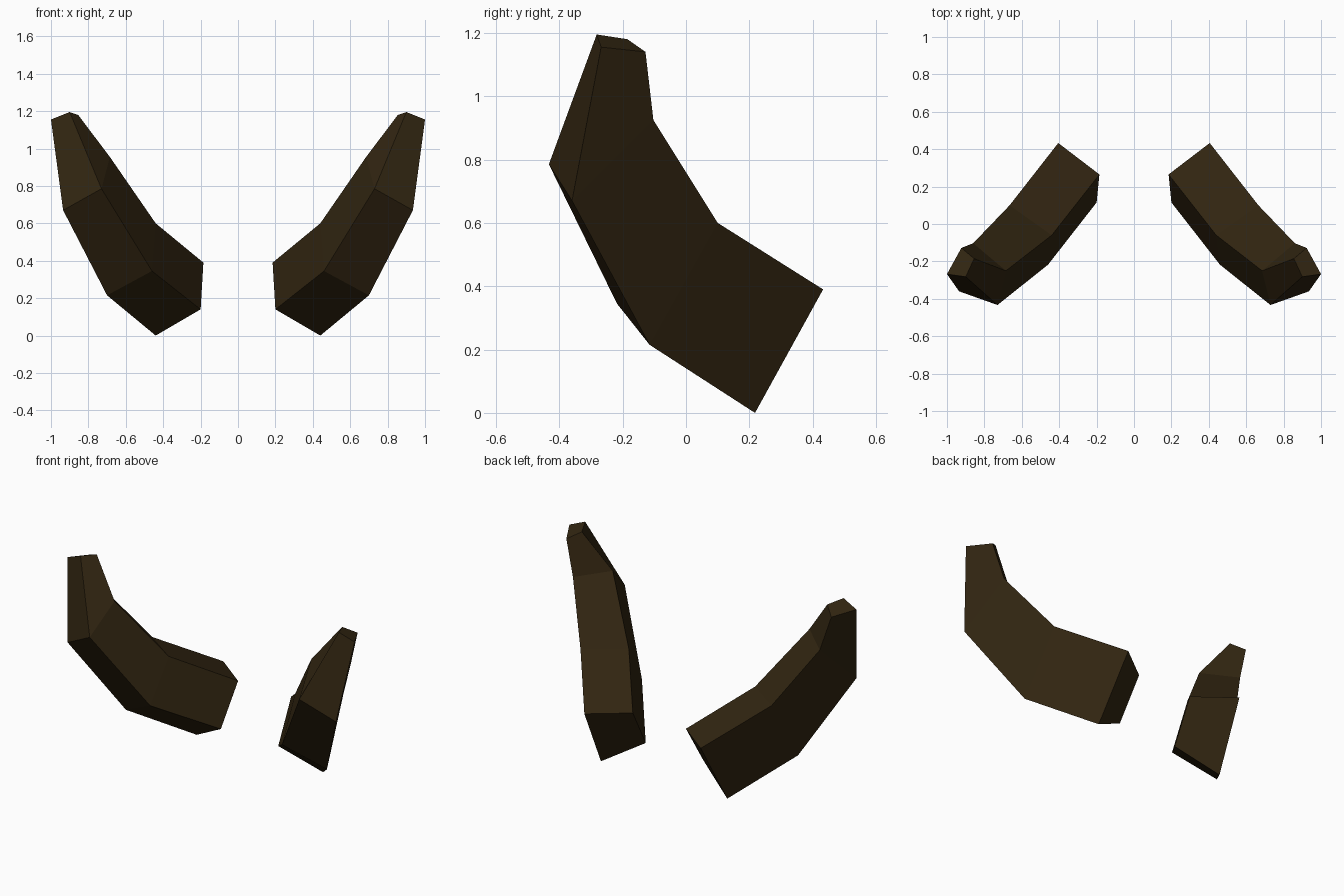
import bpy, bmesh

if "Cube" in bpy.data.objects:
    bpy.data.objects.remove(bpy.data.objects["Cube"])

# Dark brown horn material
brown = bpy.data.materials.new("dark_brown")
brown.diffuse_color = (0.031, 0.0185, 0.0055, 1)
brown.use_nodes = True
brown.node_tree.nodes["Principled BSDF"].inputs["Base Color"].default_value = brown.diffuse_color

# Four-sided cross-sections from base to tip:
# inner upper, outer upper, outer lower, inner lower
RINGS = [
    [(0.185, 0.265, 0.39), (0.405, 0.433, 0.39), (0.44, 0.218, 0.0), (0.20, 0.115, 0.14)],
    [(0.44, -0.06, 0.60), (0.665, 0.10, 0.60), (0.70, -0.115, 0.215), (0.46, -0.218, 0.345)],
    [(0.685, -0.25, 0.955), (0.86, -0.103, 0.925), (0.935, -0.36, 0.67), (0.73, -0.433, 0.785)],
    [(0.855, -0.185, 1.18), (0.923, -0.128, 1.14), (1.0, -0.268, 1.155), (0.90, -0.282, 1.195)],
]


def build_horn(name, side):
    """Loft the cross-sections into a capped horn; side is 1 or -1."""
    bm = bmesh.new()
    rings = [[bm.verts.new((side * x, y, z)) for x, y, z in ring] for ring in RINGS]
    for a, b in zip(rings, rings[1:]):
        for i in range(4):
            j = (i + 1) % 4
            bm.faces.new((a[i], a[j], b[j], b[i]))
    bm.faces.new(rings[0])       # base cap
    bm.faces.new(rings[-1])      # tip cap
    bmesh.ops.recalc_face_normals(bm, faces=bm.faces)
    mesh = bpy.data.meshes.new(name)
    bm.to_mesh(mesh)
    bm.free()
    mesh.materials.append(brown)
    bpy.context.collection.objects.link(bpy.data.objects.new(name, mesh))


# Mirrored pair
build_horn("right_horn", 1)
build_horn("left_horn", -1)
